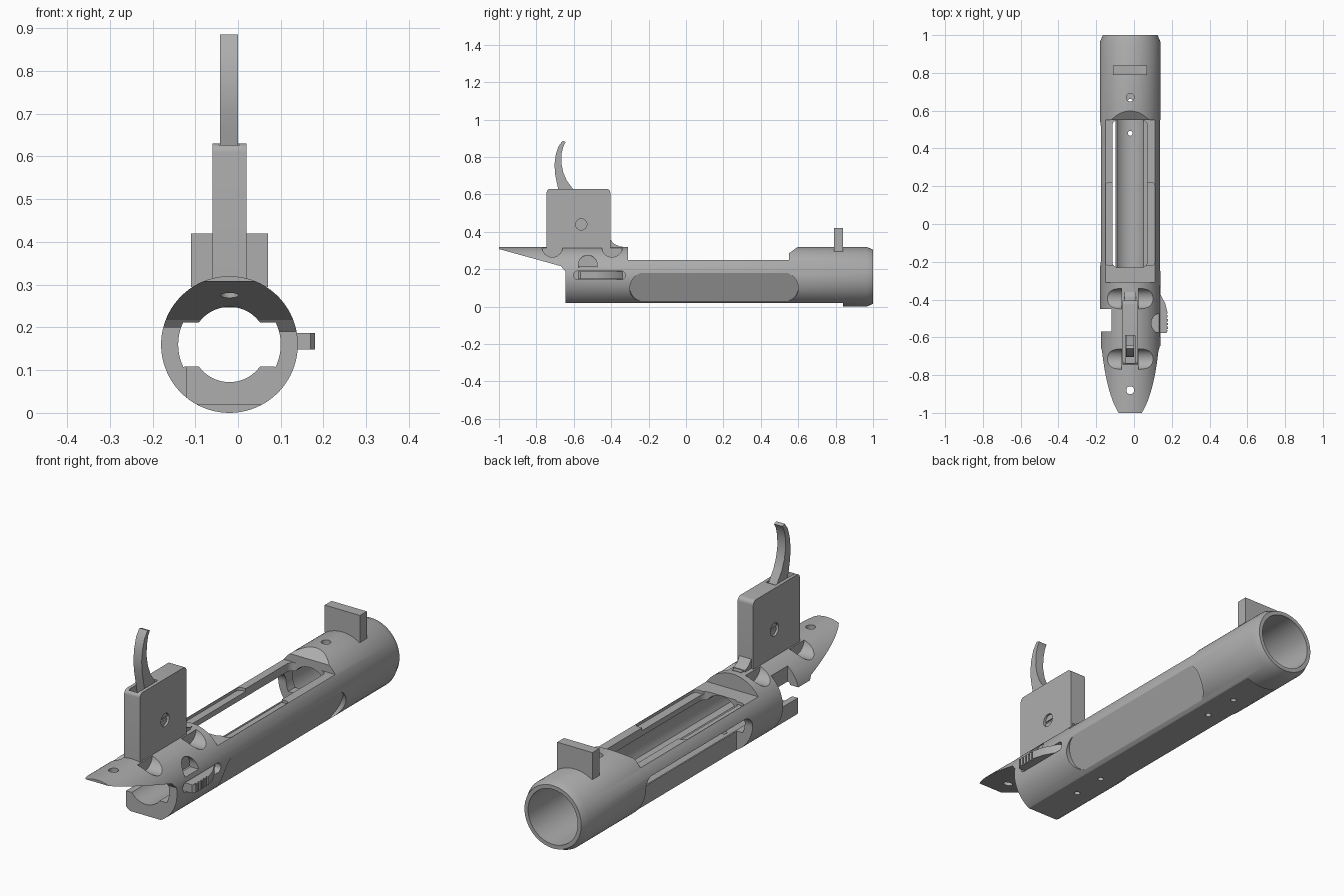
import bpy, bmesh, math
from mathutils import Matrix, Vector

if "Cube" in bpy.data.objects:
    bpy.data.objects.remove(bpy.data.objects["Cube"])

CX, CZ, R = -0.02, 0.16, 0.16

steel = bpy.data.materials.new("grey_steel")
steel.use_nodes = True
steel.diffuse_color = (0.42, 0.42, 0.42, 1)
for n in steel.node_tree.nodes:
    if n.type == "BSDF_PRINCIPLED":
        n.inputs["Base Color"].default_value = (0.42, 0.42, 0.42, 1)


def finish(name, bm):
    bmesh.ops.recalc_face_normals(bm, faces=bm.faces)
    me = bpy.data.meshes.new(name)
    bm.to_mesh(me)
    bm.free()
    me.materials.append(steel)
    ob = bpy.data.objects.new(name, me)
    bpy.context.collection.objects.link(ob)
    return ob


def prism(name, pts, axis, lo, hi, matrix=None):
    """Extrude a 2D outline along an axis; outline is (y,z), (x,z) or (x,y)."""
    place = {"x": lambda p, h: (h, p[0], p[1]),
             "y": lambda p, h: (p[0], h, p[1]),
             "z": lambda p, h: (p[0], p[1], h)}[axis]
    bm = bmesh.new()
    a = [bm.verts.new(place(p, lo)) for p in pts]
    b = [bm.verts.new(place(p, hi)) for p in pts]
    bm.faces.new(a)
    bm.faces.new(b[::-1])
    for i in range(len(pts)):
        j = (i + 1) % len(pts)
        bm.faces.new((a[i], a[j], b[j], b[i]))
    if matrix:
        bm.transform(matrix)
    return finish(name, bm)


def arc(cx, cy, r, a0, a1, n):
    return [(cx + r * math.cos(math.radians(a0 + (a1 - a0) * i / n)),
             cy + r * math.sin(math.radians(a0 + (a1 - a0) * i / n))) for i in range(n + 1)]


def circle(cx, cy, r, n=32):
    return arc(cx, cy, r, 0, 360, n)[:-1]


def rect(x0, x1, y0, y1, r=0.0):
    if r == 0:
        return [(x0, y0), (x1, y0), (x1, y1), (x0, y1)]
    return (arc(x0 + r, y0 + r, r, 180, 270, 8) + arc(x1 - r, y0 + r, r, 270, 360, 8)
            + arc(x1 - r, y1 - r, r, 0, 90, 8) + arc(x0 + r, y1 - r, r, 90, 180, 8))


def cut(target, *args):
    """Subtract a prism from the target."""
    cutter = prism("cutter", *args)
    cutter.hide_render = True
    mod = target.modifiers.new("cut", "BOOLEAN")
    mod.operation, mod.solver, mod.object = "DIFFERENCE", "EXACT", cutter
    deps = bpy.context.evaluated_depsgraph_get()
    me = bpy.data.meshes.new_from_object(target.evaluated_get(deps))
    target.modifiers.clear()
    target.data = me
    bpy.data.objects.remove(cutter)


# Receiver body: round bar with a chamfered muzzle end
bm = bmesh.new()
rings = [[bm.verts.new((x, y, z)) for x, z in circle(CX, CZ, r, 80)]
         for y, r in ((-1, R), (0.965, R), (1, 0.145))]
for a, b in zip(rings, rings[1:]):
    for i in range(80):
        bm.faces.new((a[i], a[(i + 1) % 80], b[(i + 1) % 80], b[i]))
bm.faces.new(rings[0])
bm.faces.new(rings[-1])
body = finish("receiver_body", bm)

# Bore with two side raceways, and the wider socket at the far end
bore = (arc(CX, CZ, 0.12, -25.7, 25.7, 12) + arc(CX, CZ, 0.088, 36.2, 143.8, 24)
        + arc(CX, CZ, 0.12, 154.3, 205.7, 12) + arc(CX, CZ, 0.088, 216.2, 323.8, 24))
cut(body, bore, "y", -1.1, 0.62)
cut(body, circle(CX, CZ, 0.127, 64), "y", 0.6, 1.1)

# Tang: wedge removed from beneath the front end
cut(body, [(-1.1, -0.1), (-0.645, -0.1), (-0.645, 0.19), (-0.67, 0.217),
           (-1.0, 0.308), (-1.1, 0.335)], "x", -0.4, 0.4)

# Flat on the underside, and the lowered deck with its sloped shoulder
cut(body, rect(-0.4, 0.4, -0.1, 0.02), "y", -1.1, 0.84)
cut(body, [(-0.31, 0.25), (0.55, 0.25), (0.55, 0.285), (0.605, 0.325), (0.605, 0.4),
           (-0.31, 0.4)], "x", -0.4, 0.4)

# Top opening and the shallow widening around it
cut(body, rect(-0.115, 0.07, -0.23, 0.55, 0.03), "z", CZ, 0.4)
cut(body, rect(-0.15, 0.11, -0.22, 0.22, 0.02), "z", 0.237, 0.4)

# Side port and handle notch on the -x side
cut(body, rect(-0.23, 0.55, -0.1, 0.2, 0.05), "x", -0.4, -0.098)
cut(body, rect(-0.4, -0.12, -0.57, -0.45), "z", -0.1, 0.5)
cut(body, rect(-0.4, -0.12, -0.7, -0.46), "z", -0.1, 0.2)

# Tilted flat on the +x side
tilt = Matrix.Translation((CX, 0, CZ)) @ Matrix.Rotation(math.radians(23.5), 4, "Y")
cut(body, rect(-0.3, 0.6, -0.085, 0.085, 0.08), "x", 0.138, 0.3, tilt)

# Half-moon pockets beside the trigger housing
for y in (-0.715, -0.395):
    for x0, x1 in ((-0.3, CX - 0.045), (CX + 0.045, 0.3)):
        cut(body, circle(y, 0.32, 0.055), "x", x0, x1)

# Arched pocket and slot for the release lever
cut(body, [(-0.575, 0.21)] + arc(-0.525, 0.225, 0.05, 180, 0, 16) + [(-0.475, 0.21)],
    "x", 0.085, 0.3)
cut(body, rect(-0.6, -0.325, 0.146, 0.19, 0.02), "x", 0.11, 0.3)

# Screw holes
cut(body, circle(CX, -0.88, 0.021), "z", 0.2, 0.5)
cut(body, circle(CX, 0.67, 0.021), "z", 0.27, 0.5)
for y in (-0.41, -0.25, 0.48, 0.65):
    cut(body, circle(CX, y, 0.013, 16), "z", -0.1, 0.12)

# Recoil lug plate
lug = prism("recoil_lug", rect(-0.11, 0.07, 0.79, 0.84), "z", 0.295, 0.42)

# Trigger housing with a slot on top and a screw through its side
housing = prism("trigger_housing",
                [(-0.745, 0.3), (-0.405, 0.3)] + arc(-0.425, 0.61, 0.02, 0, 90, 6)
                + arc(-0.725, 0.61, 0.02, 90, 180, 6), "x", -0.06, 0.02)
cut(housing, rect(-0.044, 0.004, -0.735, -0.59), "z", 0.56, 0.7)
cut(housing, circle(-0.56, 0.44, 0.03), "x", -0.2, 0.2)
screw = prism("housing_screw", circle(-0.56, 0.44, 0.03), "x", -0.05, 0.01)
cut(screw, rect(-0.6, -0.52, 0.435, 0.445), "x", 0.004, 0.1)
cut(screw, rect(-0.6, -0.52, 0.435, 0.445), "x", -0.1, -0.044)

# Foot of the housing and the sear bar reaching into the bore
foot = prism("housing_foot", [(-0.42, 0.3), (-0.36, 0.3), (-0.36, 0.325), (-0.385, 0.335),
                              (-0.405, 0.36), (-0.42, 0.36)], "x", -0.05, 0.01)
sear = prism("sear_bar", rect(-0.72, -0.34, 0.247, 0.322), "x", -0.043, 0.003)

# Curved trigger blade
blade = [(-0.67, 0.57), (-0.585, 0.57), (-0.605, 0.63), (-0.638, 0.675), (-0.657, 0.72),
         (-0.667, 0.77), (-0.665, 0.82), (-0.655, 0.86), (-0.643, 0.88), (-0.66, 0.886),
         (-0.683, 0.855), (-0.697, 0.81), (-0.703, 0.76), (-0.7, 0.71), (-0.69, 0.66)]
trigger = prism("trigger_blade", blade, "x", -0.042, 0.0)

# Release lever with finger grooves
lever = prism("release_lever", [(0.1, -0.33), (0.135, -0.365), (0.165, -0.42), (0.178, -0.47),
                                (0.18, -0.565), (0.17, -0.578), (0.1, -0.578)], "z", 0.148, 0.187)
for i in range(5):
    y = -0.563 + i * 0.02
    cut(lever, rect(0.172, 0.3, y, y + 0.008), "z", 0.1, 0.3)

# Smooth the round surfaces, keep the edges crisp
parts = [body, lug, housing, screw, foot, sear, trigger, lever]
for ob in bpy.context.scene.objects:
    ob.select_set(ob in parts)
bpy.context.view_layer.objects.active = body
bpy.ops.object.shade_smooth_by_angle(angle=math.radians(25))
